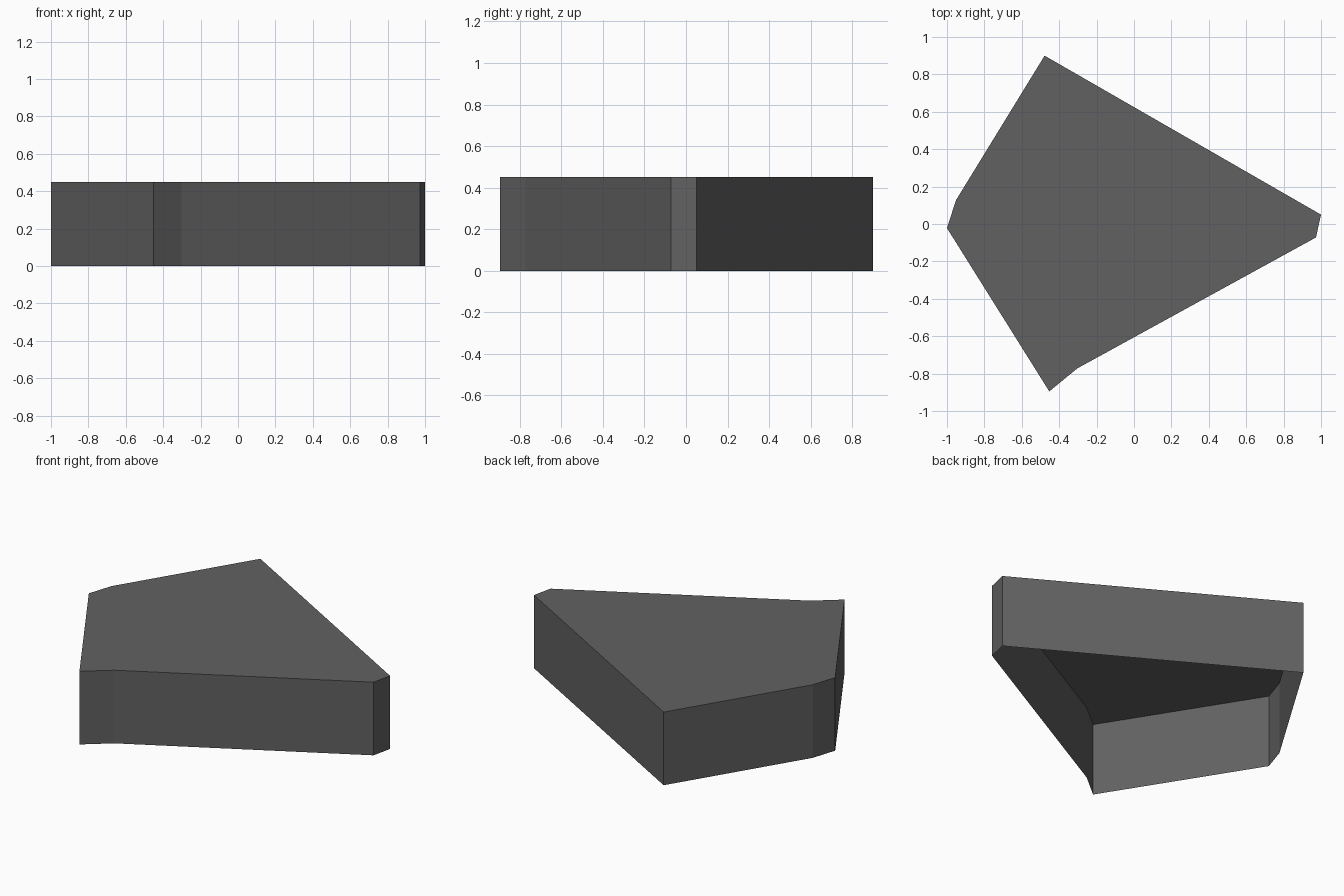
import bpy
import bmesh

if "Cube" in bpy.data.objects:
    bpy.data.objects.remove(bpy.data.objects["Cube"])

HEIGHT = 0.45
# Outline of the slab seen from above, counter-clockwise
OUTLINE = [(1.0, 0.05), (-0.478, 0.9), (-0.952, 0.127), (-1.0, -0.022),
           (-0.453, -0.895), (-0.303, -0.772), (0.973, -0.072)]

# Single dark grey colour
grey = bpy.data.materials.new("dark grey")
grey.diffuse_color = (0.12, 0.12, 0.12, 1.0)
grey.use_nodes = True
grey.node_tree.nodes["Principled BSDF"].inputs["Base Color"].default_value = grey.diffuse_color

# Hollow shell: flat top and thin side walls, open underneath
bm = bmesh.new()
top = bm.faces.new([bm.verts.new((x, y, HEIGHT)) for x, y in OUTLINE])
walls = bmesh.ops.extrude_edge_only(bm, edges=list(top.edges))["geom"]
lower = [v for v in walls if isinstance(v, bmesh.types.BMVert)]
bmesh.ops.translate(bm, verts=lower, vec=(0, 0, -HEIGHT))
bmesh.ops.recalc_face_normals(bm, faces=bm.faces[:])
bm.normal_update()
if top.normal.z < 0:
    bmesh.ops.reverse_faces(bm, faces=bm.faces[:])

mesh = bpy.data.meshes.new("stone_slab")
bm.to_mesh(mesh)
bm.free()
mesh.materials.append(grey)
slab = bpy.data.objects.new("stone_slab", mesh)
bpy.context.collection.objects.link(slab)
